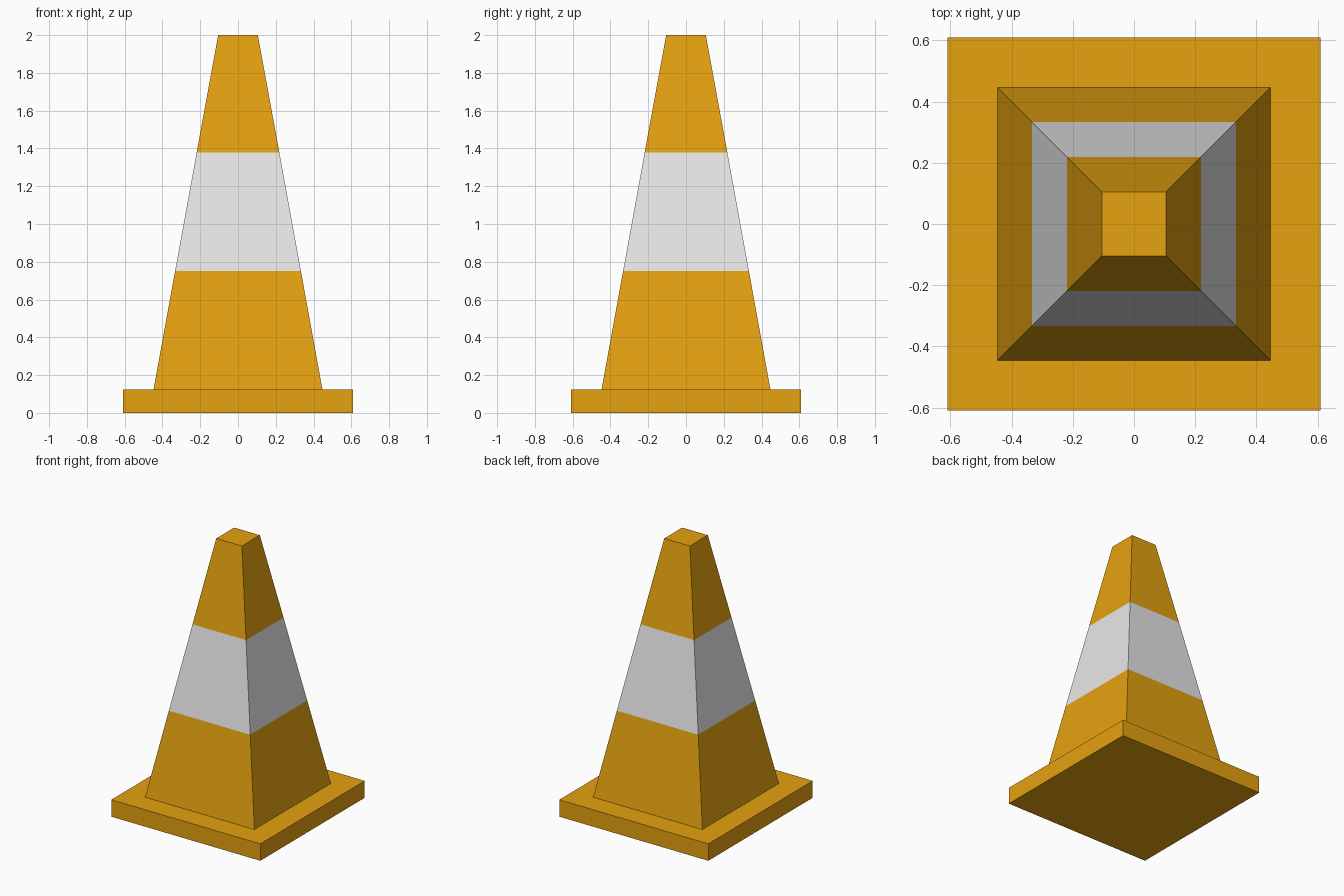
import bpy, bmesh

if "Cube" in bpy.data.objects:
    bpy.data.objects.remove(bpy.data.objects["Cube"])

def material(name, rgb):
    m = bpy.data.materials.new(name)
    m.diffuse_color = (*rgb, 1.0)
    m.use_nodes = True
    m.node_tree.nodes["Principled BSDF"].inputs["Base Color"].default_value = m.diffuse_color
    return m

orange = material("orange", (0.78, 0.36, 0.005))
white = material("white", (0.8, 0.8, 0.8))

# Square rings from the ground up: (half width, height)
rings = [(0.61, 0.0), (0.61, 0.125), (0.447, 0.125),
         (0.333, 0.752), (0.219, 1.378), (0.105, 2.0)]

bm = bmesh.new()
loops = [[bm.verts.new((sx * w, sy * w, z))
          for sx, sy in ((-1, -1), (1, -1), (1, 1), (-1, 1))] for w, z in rings]

# Base slab and tapered body; the middle third is the white band
for i, (low, high) in enumerate(zip(loops, loops[1:])):
    for k in range(4):
        n = (k + 1) % 4
        face = bm.faces.new((low[k], low[n], high[n], high[k]))
        face.material_index = 1 if i == 3 else 0

# Underside and flat top
bm.faces.new(loops[0][::-1])
bm.faces.new(loops[-1])
bmesh.ops.recalc_face_normals(bm, faces=bm.faces)

mesh = bpy.data.meshes.new("traffic_cone")
bm.to_mesh(mesh)
bm.free()
mesh.materials.append(orange)
mesh.materials.append(white)
bpy.context.collection.objects.link(bpy.data.objects.new("traffic_cone", mesh))
